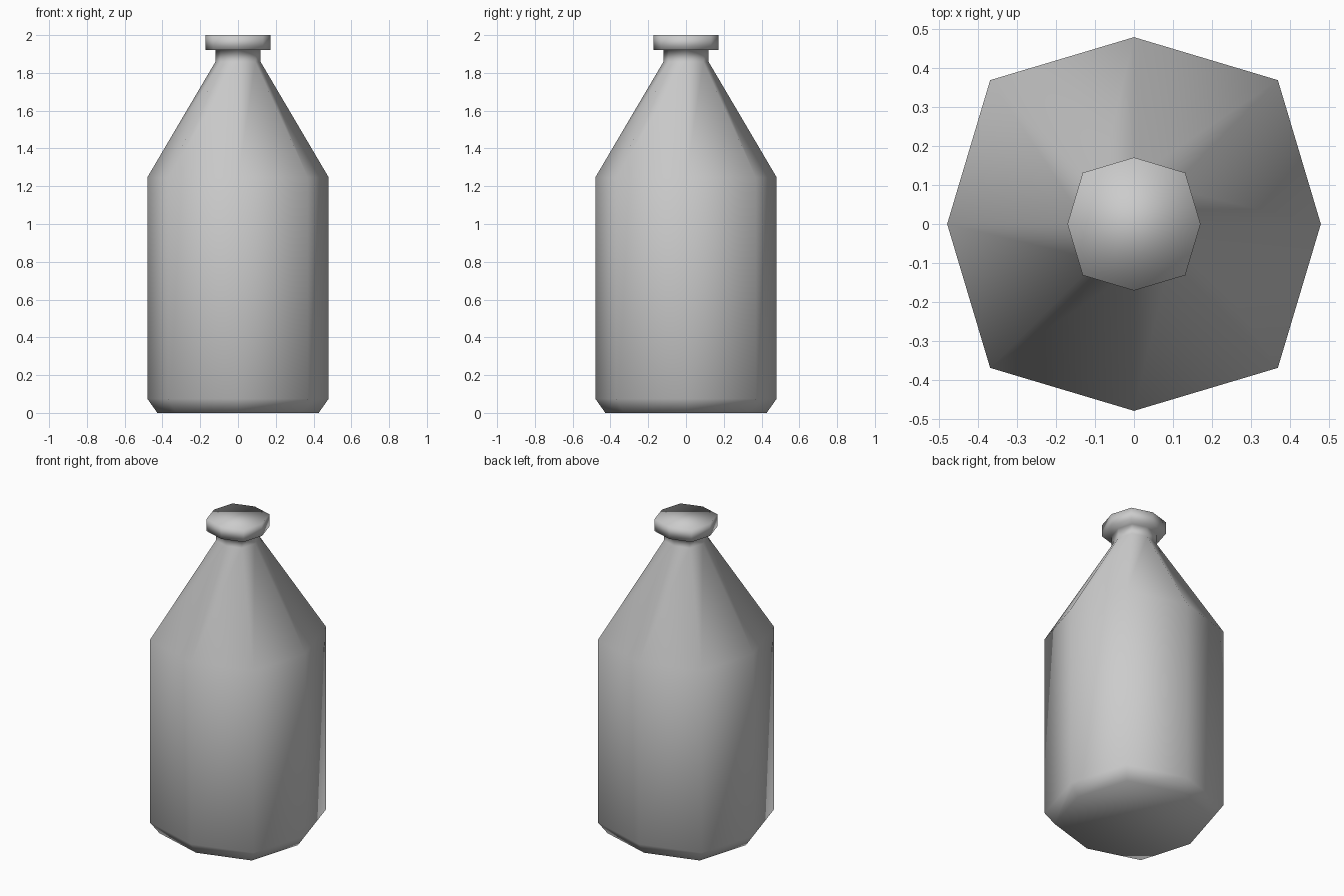
import bpy
import bmesh

cube = bpy.data.objects.get("Cube")
if cube:
    bpy.data.objects.remove(cube, do_unlink=True)

# Pale grey material
grey = bpy.data.materials.new("pale_grey")
grey.use_nodes = True
color = (0.6, 0.6, 0.6, 1.0)
grey.diffuse_color = color
grey.node_tree.nodes["Principled BSDF"].inputs["Base Color"].default_value = color

# Bottle profile as (half width, height): base, wall, shoulder, neck, lip
PROFILE = [(0.427, 0.0), (0.48, 0.075), (0.48, 1.247), (0.12, 1.858),
           (0.12, 1.922), (0.171, 1.922), (0.171, 2.0)]

# Eight-sided cross-section whose corners on the diagonals stand out slightly
D = 0.77
SECTION = [(1, 0), (D, D), (0, 1), (-D, D), (-1, 0), (-D, -D), (0, -1), (D, -D)]


def loft(name, profile, section, material):
    """Stack scaled copies of the section, join them and close both ends."""
    bm = bmesh.new()
    rings = [[bm.verts.new((x * r, y * r, z)) for x, y in section]
             for r, z in profile]
    n = len(section)
    for low, high in zip(rings, rings[1:]):
        for i in range(n):
            j = (i + 1) % n
            bm.faces.new((low[i], low[j], high[j], high[i]))
    bm.faces.new(rings[0][::-1])
    bm.faces.new(rings[-1])
    for face in bm.faces:
        face.smooth = True
    mesh = bpy.data.meshes.new(name)
    bm.to_mesh(mesh)
    bm.free()
    mesh.materials.append(material)
    obj = bpy.data.objects.new(name, mesh)
    bpy.context.collection.objects.link(obj)
    return obj


# Whole bottle, one continuous smooth surface
loft("bottle", PROFILE, SECTION, grey)
